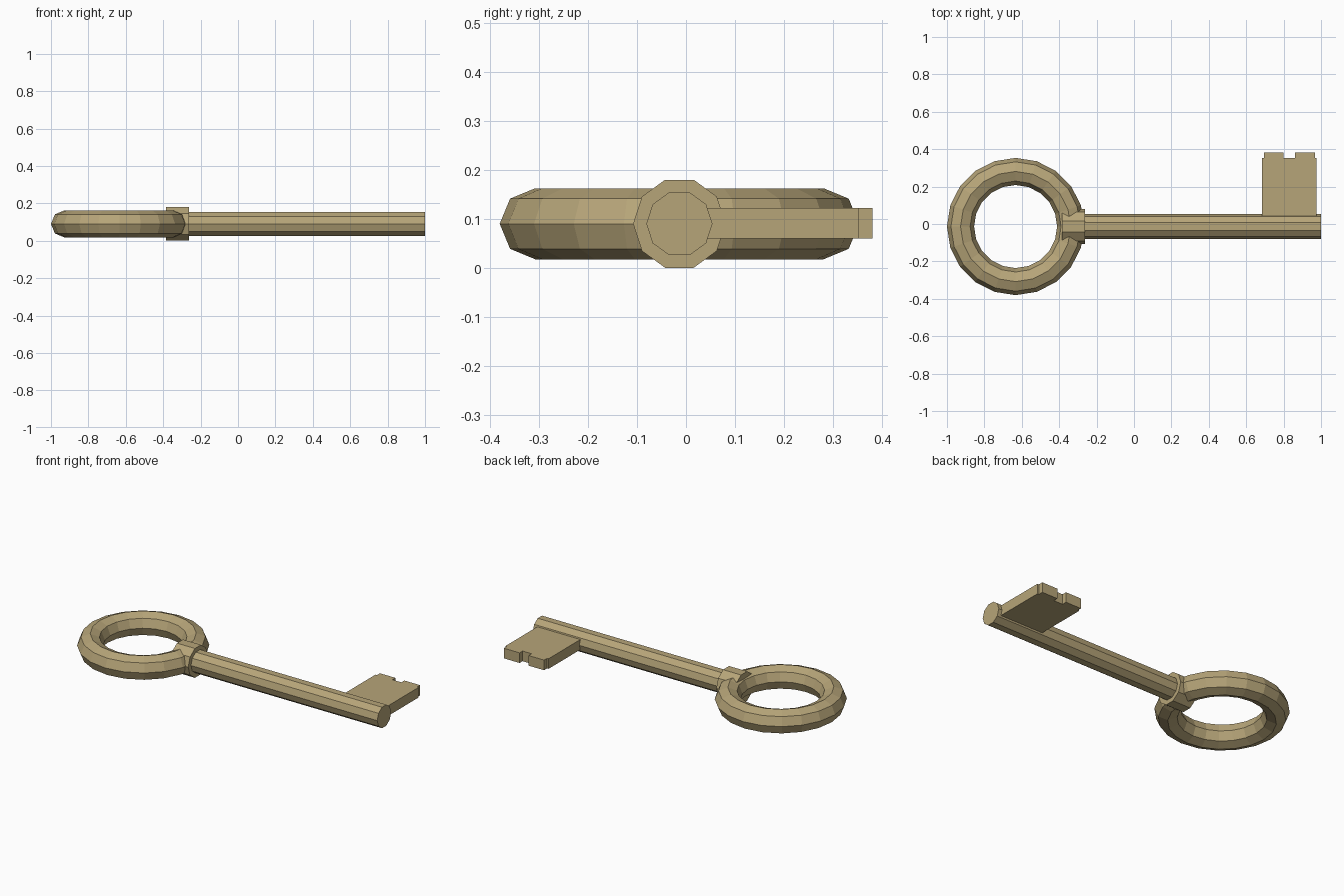
import bpy, bmesh, math
from mathutils import Matrix, Vector

if "Cube" in bpy.data.objects:
    bpy.data.objects.remove(bpy.data.objects["Cube"])

CY, CZ = -0.0135, 0.09          # key axis

brass = bpy.data.materials.new("dull brass")
brass.diffuse_color = (0.47, 0.375, 0.19, 1)
brass.use_nodes = True
brass.node_tree.nodes["Principled BSDF"].inputs["Base Color"].default_value = brass.diffuse_color


def finish(name, bm):
    bmesh.ops.recalc_face_normals(bm, faces=bm.faces[:])
    me = bpy.data.meshes.new(name)
    bm.to_mesh(me)
    bm.free()
    me.materials.append(brass)
    ob = bpy.data.objects.new(name, me)
    bpy.context.collection.objects.link(ob)
    return ob


def rod(name, x0, x1, radius, sides=10):
    """Ten-sided bar along x with flat top and bottom."""
    bm = bmesh.new()
    ring = [bm.verts.new((x0, CY + radius * math.cos(math.tau * i / sides),
                          CZ + radius * math.sin(math.tau * i / sides)))
            for i in range(sides)]
    face = bm.faces.new(ring)
    ext = bmesh.ops.extrude_face_region(bm, geom=[face], use_keep_orig=True)
    moved = [g for g in ext["geom"] if isinstance(g, bmesh.types.BMVert)]
    bmesh.ops.translate(bm, verts=moved, vec=(x1 - x0, 0, 0))
    return finish(name, bm)


# ring handle: octagonal section swept in 20 steps
bpy.ops.mesh.primitive_torus_add(major_segments=20, minor_segments=8,
                                 major_radius=0.2945, minor_radius=0.0725,
                                 location=(-0.633, CY, CZ))
handle = bpy.context.object
handle.name = "ring_handle"
handle.data.materials.append(brass)

# collar and shaft
rod("collar", -0.384, -0.262, 0.0945)
rod("shaft", -0.30, 1.0, 0.0675)

# bit plate with two teeth, extruded from its outline
outline = [(0.685, 0.0), (0.977, 0.0), (0.977, 0.352), (0.967, 0.352),
           (0.967, 0.381), (0.861, 0.381), (0.861, 0.352), (0.80, 0.352),
           (0.80, 0.381), (0.695, 0.381), (0.695, 0.352), (0.685, 0.352)]
bm = bmesh.new()
face = bm.faces.new([bm.verts.new((x, y, 0.06)) for x, y in outline])
ext = bmesh.ops.extrude_face_region(bm, geom=[face], use_keep_orig=True)
bmesh.ops.translate(bm, verts=[g for g in ext["geom"] if isinstance(g, bmesh.types.BMVert)],
                    vec=(0, 0, 0.062))
finish("bit", bm)
